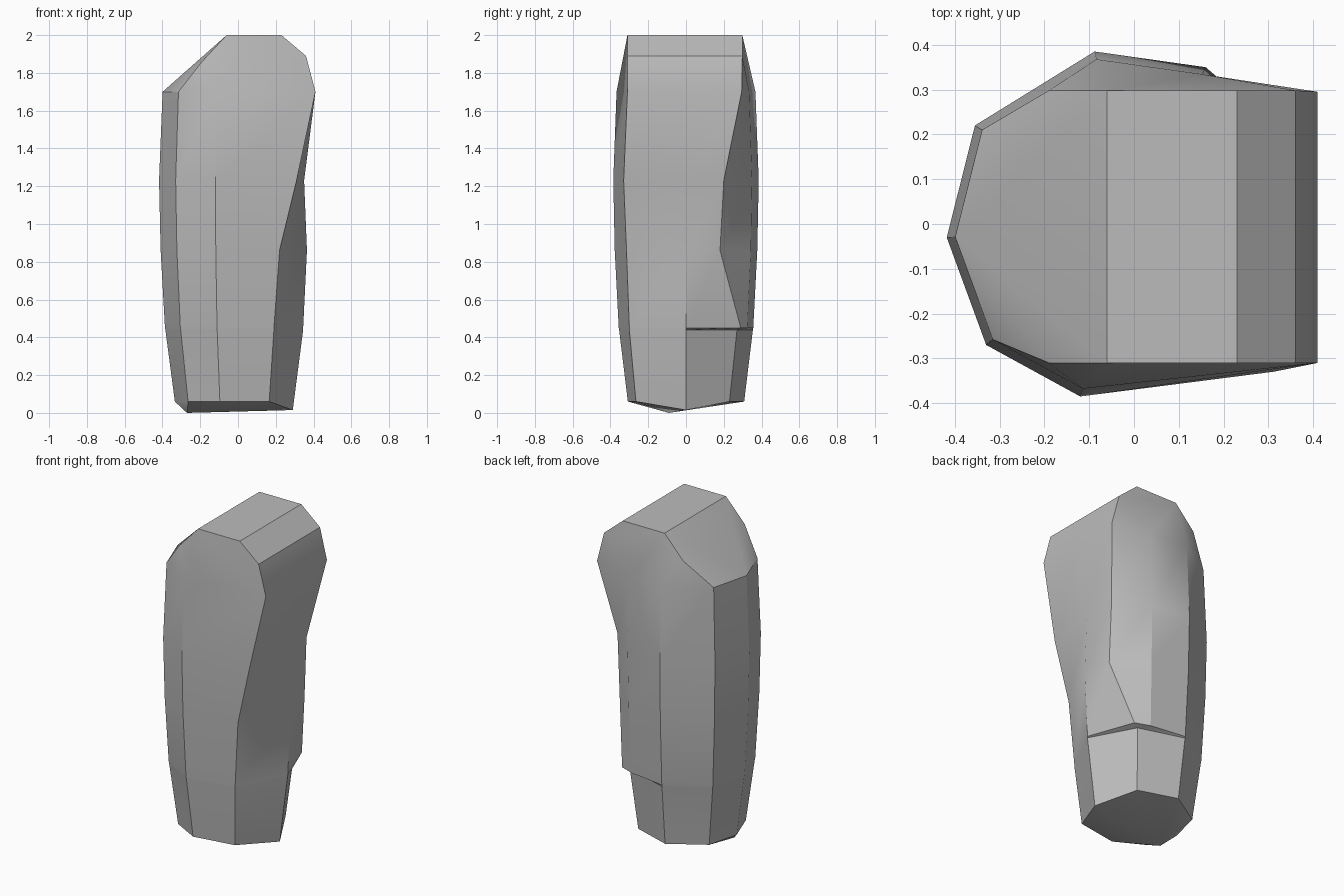
import bpy, bmesh
from math import radians
from mathutils import Vector

cube = bpy.data.objects.get("Cube")
if cube:
    bpy.data.objects.remove(cube)

grey = bpy.data.materials.new("stone_grey")
grey.use_nodes = True
colour = (0.5, 0.5, 0.5, 1)
grey.diffuse_color = colour
grey.node_tree.nodes["Principled BSDF"].inputs["Base Color"].default_value = colour

bm = bmesh.new()

# Fullest cross-section; every level scales these edges
right_mid = Vector((-0.418, -0.03))
right_front = Vector((-0.33, -0.27))
front = Vector((-0.12, -0.385))
back_bulge = Vector((0.16, 0.35))
back = Vector((-0.088, 0.385))
right_back = Vector((-0.355, 0.22))


def ring(z, size, front_corner, side, back_corner, flat=False):
    """One level of the body; flat cuts the back bulge away."""
    rear = (back * size + Vector(back_corner)) / 2 if flat else back_bulge * size
    points = [right_mid * size, right_front * size, front * size,
              Vector(front_corner), Vector((side, 0)), Vector(back_corner),
              rear, back * size, right_back * size]
    return [bm.verts.new((p.x, p.y, z)) for p in points]


def skin(low, high):
    for i in range(len(low)):
        j = (i + 1) % len(low)
        bm.faces.new((low[i], low[j], high[j], high[i]))


# Body, with the small recessed step low on the back
levels = [
    ring(0.06, 0.8, (0.165, -0.265), 0.29, (0.17, 0.23), True),
    ring(0.44, 0.92, (0.19, -0.3), 0.345, (0.2, 0.27), True),
    ring(0.45, 0.925, (0.19, -0.3), 0.345, (0.24, 0.29)),
    ring(0.86, 0.98, (0.22, -0.315), 0.365, (0.335, 0.18)),
    ring(1.23, 1, (0.31, -0.33), 0.35, (0.335, 0.2)),
    ring(1.7, 0.955, (0.41, -0.31), 0.41, (0.41, 0.295)),
]
for low, high in zip(levels, levels[1:]):
    skin(low, high)

# Blunt underside
base = levels[0]
base[4].co.z = 0.015
tip = bm.verts.new((-0.27, -0.09, 0))
for i in range(len(base)):
    bm.faces.new((base[i - 1], tip, base[i]))

# Sloping head with a bevelled ridge
a, b, c, d, e, d2, g2, c2, b2 = levels[-1]
profile = [(-0.19, 1.86), (-0.06, 2), (0.23, 2), (0.36, 1.89)]
s, t, u, v = [bm.verts.new((x, -0.31, z)) for x, z in profile]
s2, t2, u2, v2 = [bm.verts.new((x, 0.298, z)) for x, z in profile]
for face in [(b, c, s), (c, t, s), (c, d, v, u, t), (a, b, s), (a, s, t),
             (a, t, t2), (a, t2, s2), (a, s2, b2), (b2, s2, c2), (s2, t2, c2),
             (c2, t2, u2, v2, d2, g2), (t, u, u2, t2), (u, v, v2, u2),
             (v, d, e, d2, v2)]:
    bm.faces.new(face)
bmesh.ops.recalc_face_normals(bm, faces=bm.faces)

mesh = bpy.data.meshes.new("faceted_stone")
bm.to_mesh(mesh)
bm.free()
mesh.materials.append(grey)
stone = bpy.data.objects.new("faceted_stone", mesh)
bpy.context.collection.objects.link(stone)
bpy.context.view_layer.objects.active = stone
stone.select_set(True)
bpy.ops.object.shade_smooth_by_angle(angle=radians(25))
